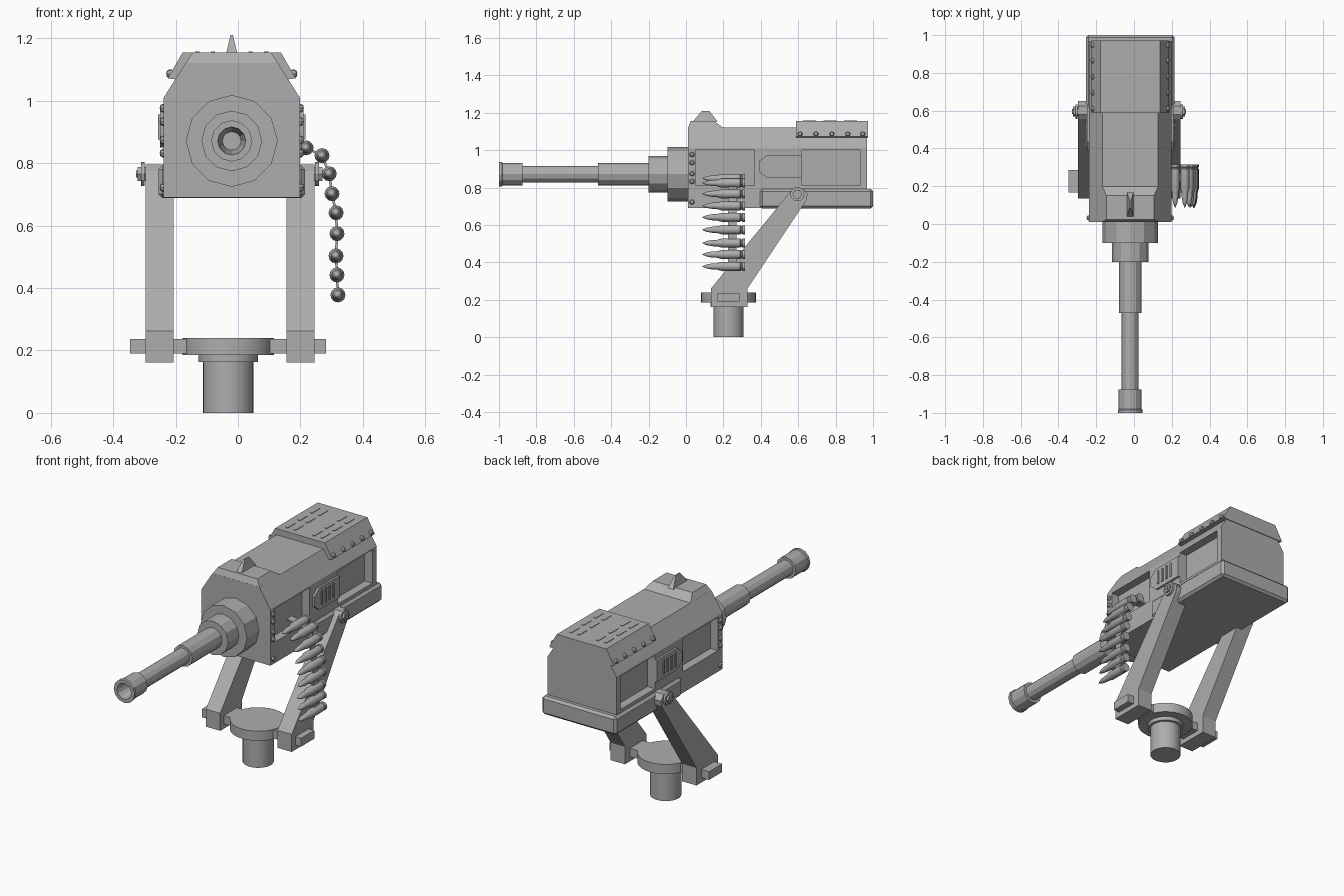
import bpy, bmesh, math
from mathutils import Vector

if "Cube" in bpy.data.objects:
    bpy.data.objects.remove(bpy.data.objects["Cube"])

CX = -0.02   # symmetry plane of the gun
mat = bpy.data.materials.new("gunmetal_grey")
mat.diffuse_color = (0.42, 0.42, 0.42, 1)
mat.use_nodes = True
mat.node_tree.nodes["Principled BSDF"].inputs["Base Color"].default_value = mat.diffuse_color


def finish(name, bm, smooth=False, bevel=0):
    bmesh.ops.recalc_face_normals(bm, faces=bm.faces)
    me = bpy.data.meshes.new(name)
    bm.to_mesh(me)
    bm.free()
    me.materials.append(mat)
    ob = bpy.data.objects.new(name, me)
    bpy.context.collection.objects.link(ob)
    bpy.ops.object.select_all(action='DESELECT')
    ob.select_set(True)
    bpy.context.view_layer.objects.active = ob
    if smooth:
        bpy.ops.object.shade_smooth_by_angle(angle=math.radians(35))
    if bevel:
        m = ob.modifiers.new("bevel", 'BEVEL')
        m.width, m.segments = bevel, 1
    return ob


def loft(bm, a, b):
    """Closed solid between two matching point loops."""
    va, vb = [bm.verts.new(p) for p in a], [bm.verts.new(p) for p in b]
    n = len(va)
    bm.faces.new(va)
    bm.faces.new(vb[::-1])
    for i in range(n):
        bm.faces.new((va[i], vb[i], vb[(i + 1) % n], va[(i + 1) % n]))


def box(bm, x0, x1, y0, y1, z0, z1):
    q = [(x0, y0), (x1, y0), (x1, y1), (x0, y1)]
    loft(bm, [(x, y, z0) for x, y in q], [(x, y, z1) for x, y in q])


def half_profile(bm, pts, y0, y1):
    """Mirror (half width, z) points about the gun plane and extrude in y."""
    full = [(CX + h, z) for h, z in pts] + [(CX - h, z) for h, z in pts[::-1]]
    loft(bm, [(x, y0, z) for x, z in full], [(x, y1, z) for x, z in full])


def side_profile(bm, pts, x0, x1):
    loft(bm, [(x0, y, z) for y, z in pts], [(x1, y, z) for y, z in pts])


def lathe(bm, prof, n, axis, org=(0, 0, 0), sgn=1):
    """Revolve (radius, distance) points; end points with radius 0 become poles."""
    o, rings = Vector(org), []
    for r, t in prof:
        ring = []
        for i in range(n if r else 1):
            a = 2 * math.pi * i / n
            u, v, w = r * math.cos(a), r * math.sin(a), t * sgn
            p = {'x': (w, u, v), 'y': (u, w, v), 'z': (u, v, w)}[axis]
            ring.append(bm.verts.new(o + Vector(p)))
        rings.append(ring)
    for a, b in zip(rings, rings[1:]):
        for i in range(n):
            q = [a[i % len(a)], a[(i + 1) % n % len(a)], b[(i + 1) % n % len(b)], b[i % len(b)]]
            bm.faces.new(list(dict.fromkeys(q)))


# receiver body with recessed side windows
bm = bmesh.new()
half_profile(bm, [(.218, .69), (.218, 1.01), (.148, 1.12)], .01, .968)
body = finish("receiver_body", bm)
bm = bmesh.new()
for s in (-1, 1):
    for y0, y1 in ((.05, .365), (.62, .93)):
        xs = sorted((CX + s * .17, CX + s * .3))
        box(bm, *xs, y0, y1, .81, 1.0)
cutter = finish("window_cutter", bm)
cutter.hide_render = True
m = body.modifiers.new("windows", 'BOOLEAN')
m.operation, m.object, m.solver = 'DIFFERENCE', cutter, 'EXACT'
bpy.context.view_layer.objects.active = body
bpy.ops.object.modifier_apply(modifier="windows")
bpy.data.objects.remove(cutter)

# rear tray under the receiver
bm = bmesh.new()
box(bm, CX - .235, CX + .235, .395, 1.0, .688, .793)
finish("rear_tray", bm, bevel=.013)

# raised front block and sight blade
bm = bmesh.new()
loft(bm, [(CX + x, y, 1.118) for x, y in ((-.149, .01), (.149, .01), (.149, .2), (-.149, .2))],
     [(CX + x, y, 1.155) for x, y in ((-.125, .025), (.125, .025), (.125, .15), (-.125, .15))])
finish("front_block", bm)
bm = bmesh.new()
loft(bm, [(CX + x, y, 1.15) for x, y in ((-.018, .035), (.018, .035), (.018, .17), (-.018, .17))],
     [(CX + x, y, 1.21) for x, y in ((-.004, .085), (.004, .085), (.004, .125), (-.004, .125))])
finish("front_sight", bm)

# rear top cover with vent slots
bm = bmesh.new()
half_profile(bm, [(.18, 1.068), (.205, 1.072), (.157, 1.155)], .588, .972)
finish("top_cover", bm)
bm = bmesh.new()
for s in (-1, 1):
    for k in (.06, .11):
        for y in (.66, .77, .88):
            x = CX + s * k
            box(bm, x - .007, x + .007, y - .035, y + .035, 1.15, 1.158)
finish("cover_vents", bm)

# side vent panels with ribs
bm = bmesh.new()
for s in (-1, 1):
    x = CX + s * .218
    side_profile(bm, [(.39, .885), (.435, .85), (.62, .85), (.62, .975), (.435, .975), (.39, .94)],
                 x - s * .02, x + s * .012)
    for i in range(4):
        y = .455 + i * .035
        box(bm, *sorted((x, x + s * .018)), y - .006, y + .006, .875, .955)
finish("side_vent_panels", bm)

# rivets
bm = bmesh.new()
rivet = [(0, .013), (.009, .011), (.014, .004), (.014, -.006), (0, -.006)]
for s in (-1, 1):
    for z in (.976, .933, .874, .832, .722):
        lathe(bm, rivet, 8, 'x', (CX + s * .218, .032, z), s)
    for y in (.61, .695, .78, .865, .945):
        lathe(bm, rivet, 8, 'x', (CX + s * .197, y, 1.086), s)
finish("rivets", bm)

# faceted stepped barrel with hollow muzzle
bm = bmesh.new()
lathe(bm, [(0, .02), (.147, .02), (.147, -.1), (.097, -.1), (.097, -.2), (.06, -.2), (.06, -.47),
           (.045, -.47), (.045, -.875), (.061, -.875), (.061, -.98), (.066, -.984), (.066, -1),
           (.045, -1), (.03, -.92), (0, -.92)], 12, 'y', (CX, 0, .871))
finish("barrel", bm)

# yoke arms
bm = bmesh.new()
arm = [(.135, .162), (.135, .262), (.555, .775), (.58, .795), (.625, .795), (.65, .765), (.645, .735),
       (.33, .262), (.33, .162)]
for x in (-.297, .155):
    side_profile(bm, arm, x, x + .09)
finish("yoke_arms", bm)

# pivot bolts: washer and hexagonal nut
bm = bmesh.new()
for s in (-1, 1):
    o = (-.026 + s * .265, .595, .765)
    lathe(bm, [(0, 0), (.026, 0), (.026, .031), (.013, .031), (.013, .036), (0, .036)], 6, 'x', o, s)
    lathe(bm, [(0, .008), (.038, .008), (.038, .02), (0, .02)], 12, 'x', o, s)
finish("pivot_bolts", bm)

# swivel base and cross bar
bm = bmesh.new()
lathe(bm, [(0, 0), (.081, 0), (.081, .163), (.095, .163), (.095, .185), (.147, .185), (.147, .24),
           (0, .24)], 28, 'z', (-.031, .227, 0))
finish("swivel_base", bm, smooth=True)
bm = bmesh.new()
box(bm, -.346, .282, .168, .286, .19, .237)
finish("cross_bar", bm)

# ammunition belt
path = [(.218, .849), (.269, .824), (.292, .766), (.301, .702), (.314, .641), (.317, .574),
        (.314, .503), (.317, .442), (.32, .378)]
bm = bmesh.new()
for x, z in path:
    lathe(bm, [(0, .315), (.024, .315), (.024, .302), (.02, .299), (.02, .294), (.024, .29),
               (.024, .19), (.017, .165), (.017, .145), (.011, .11), (0, .085)], 12, 'y', (x, 0, z))
finish("cartridges", bm, smooth=True)
bm = bmesh.new()
for (xa, za), (xb, zb) in zip([(.15, .86)] + path, path):
    d = Vector((xb - xa, 0, zb - za)).normalized()
    nx, nz = -d.z * .004, d.x * .004
    q = [(xa + nx, za + nz), (xb + nx, zb + nz), (xb - nx, zb - nz), (xa - nx, za - nz)]
    loft(bm, [(x, .225, z) for x, z in q], [(x, .27, z) for x, z in q])
finish("belt_links", bm)
